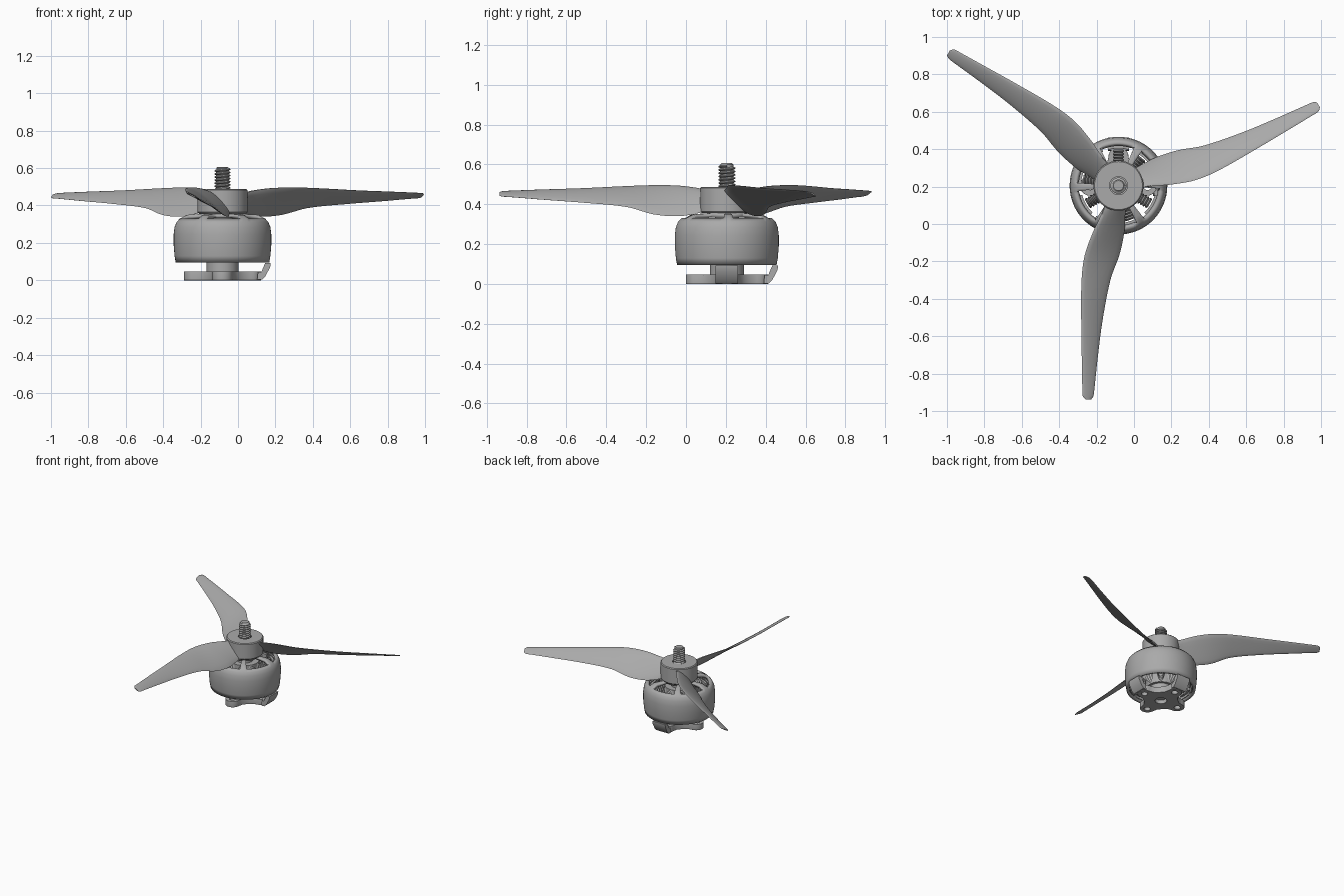
import bpy, bmesh, math
from math import sin, cos, pi, radians
from mathutils import Matrix, Vector

cube = bpy.data.objects.get("Cube")
if cube:
    bpy.data.objects.remove(cube)

AXIS = Vector((-0.083, 0.205, 0))   # motor axis

grey = bpy.data.materials.new("grey")
grey.use_nodes = True
COLOUR = (0.4, 0.4, 0.4, 1)
grey.diffuse_color = COLOUR
grey.node_tree.nodes["Principled BSDF"].inputs["Base Color"].default_value = COLOUR


def add_mesh(name, mesh, angle=35):
    ob = bpy.data.objects.new(name, mesh)
    bpy.context.collection.objects.link(ob)
    ob.location = AXIS
    mesh.materials.clear()
    mesh.materials.append(grey)
    bpy.ops.object.select_all(action='DESELECT')
    ob.select_set(True)
    bpy.context.view_layer.objects.active = ob
    bpy.ops.object.shade_smooth_by_angle(angle=radians(angle))
    return ob


def finish(name, bm, matrix=None, angle=35):
    if matrix:
        bmesh.ops.transform(bm, matrix=matrix, verts=bm.verts)
    bmesh.ops.recalc_face_normals(bm, faces=bm.faces)
    mesh = bpy.data.meshes.new(name)
    bm.to_mesh(mesh)
    bm.free()
    return add_mesh(name, mesh, angle)


def lathe(profile, segs=48, closed=True, keep=lambda row, seg: True):
    """Spin (radius, height) points about z; closed profiles loop back."""
    bm = bmesh.new()
    rows = [[bm.verts.new((r * cos(2 * pi * i / segs), r * sin(2 * pi * i / segs), z))
             for i in range(segs)] for r, z in profile]
    for j in range(len(rows) if closed else len(rows) - 1):
        a, b = rows[j], rows[(j + 1) % len(rows)]
        for i in range(segs):
            if keep(j, i):
                k = (i + 1) % segs
                bm.faces.new((a[i], a[k], b[k], b[i]))
    return bm


def solid(profile, segs=48):
    """Lathe with flat caps on both ends."""
    bm = lathe(profile, segs, closed=False)
    bmesh.ops.holes_fill(bm, edges=[e for e in bm.edges if e.is_boundary])
    return bm


def turn(degrees):
    return Matrix.Rotation(radians(degrees), 4, 'Z')


def extrude_outline(points, depth):
    bm = bmesh.new()
    face = bm.faces.new([bm.verts.new(p) for p in points])
    new = bmesh.ops.extrude_face_region(bm, geom=[face])["geom"]
    bmesh.ops.translate(bm, vec=depth, verts=[v for v in new if isinstance(v, bmesh.types.BMVert)])
    return bm


# Bell: wall and shoulder, roof cut into six windows by spokes
bell = [(0.25, 0.095), (0.256, 0.13), (0.261, 0.19), (0.261, 0.245), (0.256, 0.285),
        (0.245, 0.312), (0.228, 0.33), (0.19, 0.35), (0.10, 0.355), (0.05, 0.355)]
SEGS = 90


def spoke_or_wall(row, seg):
    near_spoke = (seg + 1) % 15 < 3
    return not 6 <= row <= 7 or near_spoke


ob = finish("bell", lathe(bell, SEGS, False, spoke_or_wall))
mod = ob.modifiers.new("thickness", 'SOLIDIFY')
mod.thickness, mod.offset = 0.022, -1

# Magnets inside the bell wall
for i in range(12):
    arc = [radians(30 * i + d) for d in (-12, -4, 4, 12)]
    pts = [(0.24 * cos(a), 0.24 * sin(a), 0.11) for a in arc]
    pts += [(0.224 * cos(a), 0.224 * sin(a), 0.11) for a in reversed(arc)]
    finish("magnet", extrude_outline(pts, (0, 0, 0.17)))

# Central axle and stator core
finish("axle", solid([(0.06, 0.03), (0.06, 0.36)]))
finish("stator_core", lathe([(0.06, 0.1), (0.105, 0.1), (0.105, 0.3), (0.06, 0.3)]))

# Nine wound stator teeth
ridges = [(0.024 if j % 2 else 0.031, 0.105 + 0.008 * j) for j in range(12)]
lay_down = Matrix.Rotation(pi / 2, 4, 'Y')
for i in range(9):
    spin = turn(90 + 40 * i)
    stretch = Matrix.Translation((0, 0, 0.2)) @ Matrix.Diagonal((1, 1, 3.3, 1))
    finish("coil", solid(ridges, 16), spin @ stretch @ lay_down, 60)
    arc = [radians(d) for d in (-16, -8, 0, 8, 16)]
    shoe = [(0.217 * cos(a), 0.217 * sin(a), 0.12) for a in arc]
    shoe += [(0.2 * cos(a), 0.2 * sin(a), 0.12) for a in reversed(arc)]
    finish("tooth_shoe", extrude_outline(shoe, (0, 0, 0.16)), spin)

# Mounting base: four-armed plate with a screw hole in each arm
curve = bpy.data.curves.new("base_outline", 'CURVE')
curve.dimensions, curve.fill_mode, curve.extrude = '2D', 'BOTH', 0.0215
curve.bevel_depth = 0.002


def add_loop(points):
    sp = curve.splines.new('POLY')
    sp.points.add(len(points) - 1)
    for p, (x, y) in zip(sp.points, points):
        p.co = (x, y, 0, 1)
    sp.use_cyclic_u = True


def circle(x, y, r, n=20):
    return [(x + r * cos(2 * pi * i / n), y + r * sin(2 * pi * i / n)) for i in range(n)]


outline = []
for i in range(4):
    arm = [(0.152 + 0.052 * cos(a), 0.052 * sin(a)) for a in [radians(d) for d in range(-90, 91, 15)]]
    arm += [(0.115, 0.06), (0.097, 0.076), (0.084, 0.084), (0.076, 0.097), (0.06, 0.115)]
    outline += [(turn(90 * i) @ Vector((x, y, 0)))[:2] for x, y in arm]
add_loop(outline)
for i in range(4):
    a = pi / 2 * i
    add_loop(circle(0.155 * cos(a), 0.155 * sin(a), 0.025))
add_loop(circle(0, 0, 0.045))
temp = bpy.data.objects.new("base_outline", curve)
bpy.context.collection.objects.link(temp)
bpy.context.view_layer.update()
plate = bpy.data.meshes.new_from_object(temp.evaluated_get(bpy.context.evaluated_depsgraph_get()))
bpy.data.objects.remove(temp)
plate.transform(Matrix.Translation((0, 0, 0.0235)))
add_mesh("base_plate", plate)
finish("base_boss", lathe([(0.045, 0.04), (0.085, 0.04), (0.085, 0.105), (0.045, 0.105)]))

# Upturned guards on the left and back arms
guard = [(0.185, 0.003), (0.21, 0.003), (0.228, 0.02), (0.255, 0.07), (0.257, 0.092),
         (0.228, 0.092), (0.208, 0.045), (0.19, 0.045)]
for name, angle in (("left_guard", 0), ("back_guard", 90)):
    finish(name, extrude_outline([(x, -0.056, z) for x, z in guard], (0, 0.112, 0)), turn(angle))

# Propeller hub
finish("propeller_hub", lathe([(0.048, 0.355), (0.125, 0.355), (0.134, 0.365), (0.134, 0.482),
                               (0.128, 0.488), (0.048, 0.488)], 64))

# Threaded shaft: core plus a screw thread
finish("shaft_core", solid([(0.033, 0.34), (0.033, 0.6), (0.027, 0.606)], 32))
PITCH = 0.0165
bm = bmesh.new()
points = [bm.verts.new((r, 0, 0.47 + PITCH * f)) for r, f in
          ((0.033, 0), (0.043, 0.35), (0.043, 0.6), (0.033, 0.95))]
for a, b in zip(points, points[1:]):
    bm.edges.new((a, b))
mesh = bpy.data.meshes.new("shaft_thread")
bm.to_mesh(mesh)
bm.free()
ob = add_mesh("shaft_thread", mesh)
mod = ob.modifiers.new("thread", 'SCREW')
mod.screw_offset, mod.iterations, mod.steps, mod.render_steps = PITCH, 7, 32, 32
mod.use_smooth_shade = False

# Blades: span, high edge (side, height), low edge (side, height), thickness
stations = [(0.09, -0.07, 0.465, 0.04, 0.375, 0.04), (0.16, -0.095, 0.482, 0.036, 0.352, 0.032),
            (0.25, -0.137, 0.494, 0.031, 0.34, 0.026), (0.37, -0.18, 0.496, 0.005, 0.35, 0.022),
            (0.50, -0.197, 0.491, -0.042, 0.386, 0.02), (0.72, -0.199, 0.48, -0.085, 0.408, 0.017),
            (0.93, -0.196, 0.473, -0.112, 0.424, 0.014), (1.09, -0.193, 0.467, -0.129, 0.437, 0.011),
            (1.125, -0.191, 0.465, -0.134, 0.439, 0.01), (1.142, -0.176, 0.46, -0.145, 0.443, 0.008)]


def smooth_rows(rows, steps=5):
    """Catmull-Rom interpolation through the stations."""
    out = []
    for i in range(len(rows) - 1):
        p = [rows[max(0, min(len(rows) - 1, i + k))] for k in (-1, 0, 1, 2)]
        h = [(p[2][c] - p[1][c]) for c in range(6)]
        for s in range(steps):
            t = s / steps
            row = []
            for c in range(6):
                m = [h[c] if p[a][0] == p[b][0] else
                     (p[b][c] - p[a][c]) / (p[b][0] - p[a][0]) * h[0] for a, b in ((0, 2), (1, 3))]
                row.append(p[1][c] + h[c] * t * t * (3 - 2 * t) + m[0] * t * (1 - t) ** 2 - m[1] * t * t * (1 - t))
            out.append(row)
    return out + [rows[-1]]


HALF = 8
for i in range(3):
    bm = bmesh.new()
    rings = []
    for s, y0, z0, y1, z1, thick in smooth_rows(stations):
        ring = []
        for k in range(2 * HALF):
            a = pi * k / HALF
            u = (1 - cos(a)) / 2
            camber = 0.2 * (z0 - z1) * u * (1 - u)
            ring.append(bm.verts.new((s, y0 + (y1 - y0) * u,
                                      z0 + (z1 - z0) * u + camber + 0.5 * thick * sin(a))))
        rings.append(ring)
    for a, b in zip(rings, rings[1:]):
        for k in range(2 * HALF):
            n = (k + 1) % (2 * HALF)
            bm.faces.new((a[k], a[n], b[n], b[k]))
    bm.faces.new(rings[0])
    bm.faces.new(rings[-1])
    finish("blade", bm, turn(-90 + 120 * i), 50)
